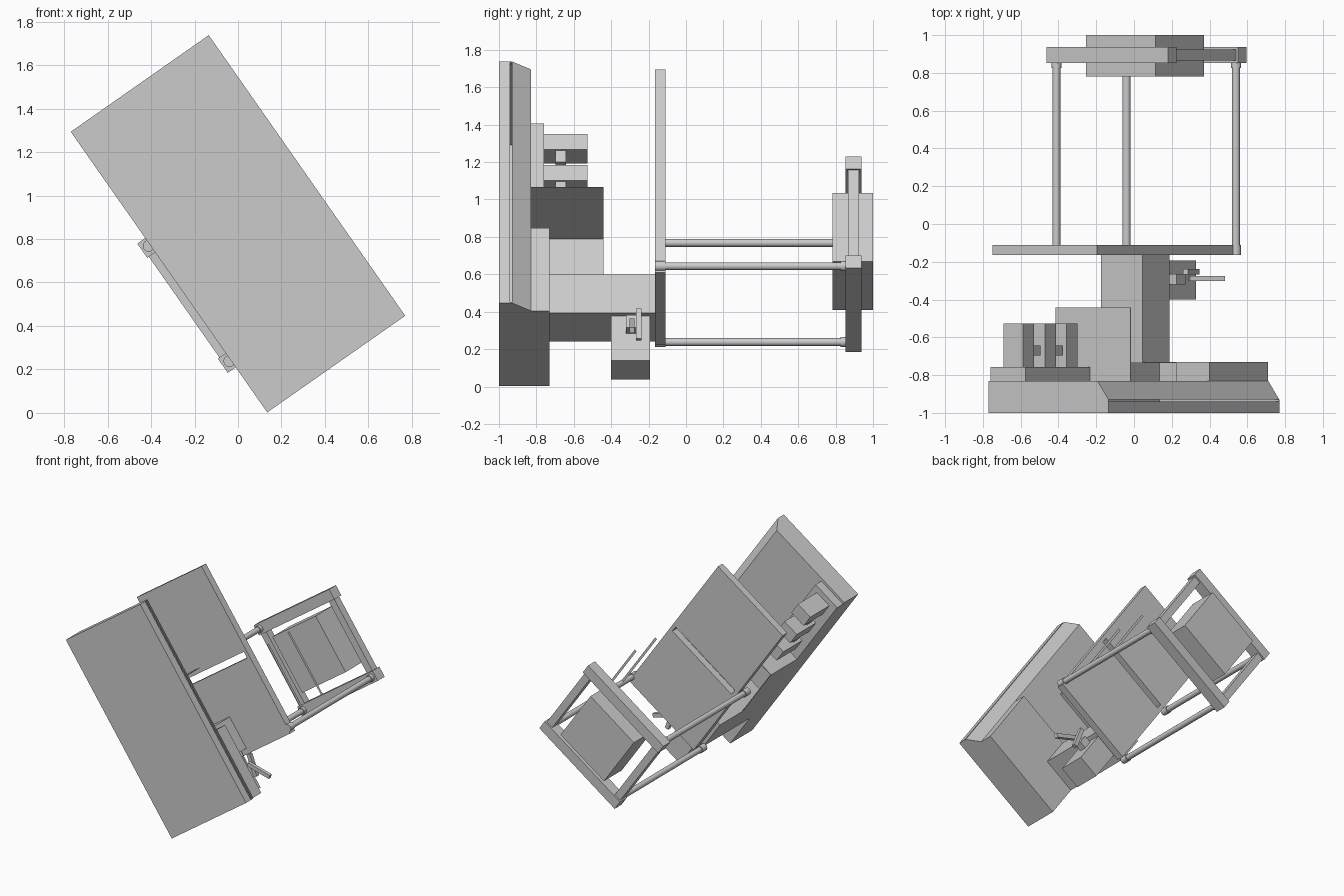
import bpy, bmesh, math
from mathutils import Matrix

if "Cube" in bpy.data.objects:
    bpy.data.objects.remove(bpy.data.objects["Cube"])

# Everything is built upright (x = across, z = along the body), then tilted 35 degrees
TILT = Matrix.Translation((0, 0, 0.870)) @ Matrix.Rotation(math.radians(-35), 4, 'Y')


def add_mesh(name, bm):
    bmesh.ops.recalc_face_normals(bm, faces=bm.faces)
    me = bpy.data.meshes.new(name)
    bm.to_mesh(me)
    bm.free()
    ob = bpy.data.objects.new(name, me)
    bpy.context.collection.objects.link(ob)
    ob.matrix_world = TILT
    return ob


def box(name, x, y, z, spin=0):
    """Box from (min, max) ranges, optionally spun about its own y axis."""
    bm = bmesh.new()
    centre = [(r[0] + r[1]) / 2 for r in (x, y, z)]
    size = [r[1] - r[0] for r in (x, y, z)]
    m = (Matrix.Translation(centre) @ Matrix.Rotation(math.radians(spin), 4, 'Y')
         @ Matrix.Diagonal((*size, 1)))
    bmesh.ops.create_cube(bm, size=1, matrix=m)
    return add_mesh(name, bm)


def sheet(name, x, y, z):
    """Flat sheet facing along y."""
    bm = bmesh.new()
    bm.faces.new([bm.verts.new((x[i], y, z[j])) for i, j in ((0, 0), (1, 0), (1, 1), (0, 1))])
    return add_mesh(name, bm)


def rod(name, x, z, y0, y1, r):
    bm = bmesh.new()
    m = Matrix.Translation((x, (y0 + y1) / 2, z)) @ Matrix.Rotation(math.pi / 2, 4, 'X')
    bmesh.ops.create_cone(bm, cap_ends=True, segments=20, radius1=r, radius2=r,
                          depth=y1 - y0, matrix=m)
    for f in bm.faces:
        f.smooth = len(f.verts) == 4
    for e in bm.edges:
        if e.is_manifold and e.calc_face_angle() > 0.7:
            e.smooth = False
    return add_mesh(name, bm)


def extrude(name, pts, z0, z1):
    """Extrude an x-y outline along z."""
    bm = bmesh.new()
    face = bm.faces.new([bm.verts.new((px, py, z0)) for px, py in pts])
    new = bmesh.ops.extrude_face_region(bm, geom=[face])['geom']
    bmesh.ops.translate(bm, vec=(0, 0, z1 - z0),
                        verts=[v for v in new if isinstance(v, bmesh.types.BMVert)])
    return add_mesh(name, bm)


A, B, T = 0.3875, 0.788, 0.005

# Front slab: one edge bevelled, with a narrow slot down that side
extrude("front_slab", [(-A, -1), (A, -1), (A, -0.94), (-A + T, -0.94), (-A + T, -0.93),
                       (A, -0.93), (0.315, -0.83), (-A, -0.83)], -B + T, B - T)
for side, z in (("lower", (-B, -B + T)), ("upper", (B - T, B))):
    extrude(side + "_slab_end", [(-A, -1), (A, -1), (A, -0.93), (0.315, -0.83), (-A, -0.83)], *z)

# Open sheet housing behind the slab
box("lower_shell_bottom", (-A, 0.315), (-0.83, -0.73), (-B, -B + T))
box("lower_shell_side", (0.315 - T, 0.315), (-0.83, -0.73), (-B, -0.248))
box("lower_shell_top", (0.097, 0.315), (-0.83, -0.73), (-0.248 - T, -0.248))
box("lower_shell_back", (-A, 0.315), (-0.73 - T, -0.73), (-B, -0.248))
box("lower_shell_left", (-A, -A + T), (-0.83, -0.73), (-B, -0.248))
box("upper_shell_top", (-A, 0.097), (-0.83, -0.442), (0.173 - T, 0.173))
box("upper_shell_left", (-A, -A + T), (-0.83, -0.442), (-0.248, 0.173))

# Beam joining the housing to the middle panel
box("beam", (-A, -0.12), (-0.73, -0.165), (-0.497, -0.248))

# Terminal plate with three blocks and pegs
box("terminal_plate", (-A, -0.1625), (-0.83, -0.758), (0.173, 0.77))
for i in range(3):
    z = 0.729 - 0.201 * i
    box(f"terminal_block_{i+1}", (-0.334, -0.206), (-0.758, -0.527), (z - 0.1, z))
    if i < 2:
        box(f"terminal_peg_{i+1}", (-0.32, -0.216), (-0.697, -0.642), (z - 0.175, z - 0.1))

# Middle panel: two plates with a narrow opening between them
PY = (-0.165, -0.11)
box("upper_panel", (-0.362, 0.312), PY, (0.12, B))
box("lower_panel", (-0.362, 0.312), PY, (-0.537, 0.07))
box("panel_link_left", (-0.362, -0.33), PY, (0.07, 0.12))
box("panel_link_right", (0.285, 0.312), PY, (0.07, 0.12))

# Three tie rods with collars
for i, (x, z) in enumerate(((-0.395, 0.152), (-0.395, -0.495), (0.312, -0.495))):
    rod(f"tie_rod_{i+1}", x, z, -0.16, 0.86, 0.021)
    rod(f"front_collar_{i+1}", x, z, -0.165, -0.11, 0.027)
    rod(f"rear_collar_{i+1}", x, z, 0.825, 0.86, 0.027)

# Rear frame and the box it holds
for side, z in (("lower", -0.495), ("upper", 0.151)):
    box(side + "_frame_bar", (-0.432, 0.353), (0.853, 0.937), (z - 0.04, z + 0.04))
for side, x in (("left", -0.395), ("right", 0.313)):
    box(side + "_frame_rail", (x - 0.028, x + 0.028), (0.866, 0.924), (-0.455, 0.111))
box("rear_box", (-0.264, 0.188), (0.782, 1.0), (-0.378, 0.068))

# Two thin flat strips between the panel and the rear frame
for i, y in enumerate((0.08, 0.33)):
    sheet(f"thin_strip_{i+1}", (0.29, 0.308), y, (-0.42, 0.08))

# Crank box under the beam, with hub, arm and handle
box("crank_box", (-0.325, -0.151), (-0.40, -0.192), (-B, -0.497))
box("crank_hub", (-0.151, -0.095), (-0.32, -0.265), (-0.61, -0.53))
box("crank_arm", (-0.075, -0.045), (-0.268, -0.238), (-0.70, -0.53), 14)
ob = box("crank_handle", (-0.095, 0.095), (-0.302, -0.275), (-0.015, 0.015))
ob.matrix_world = Matrix.Translation((0.385, 0, 0.325)) @ Matrix.Rotation(math.radians(15), 4, 'Y')
